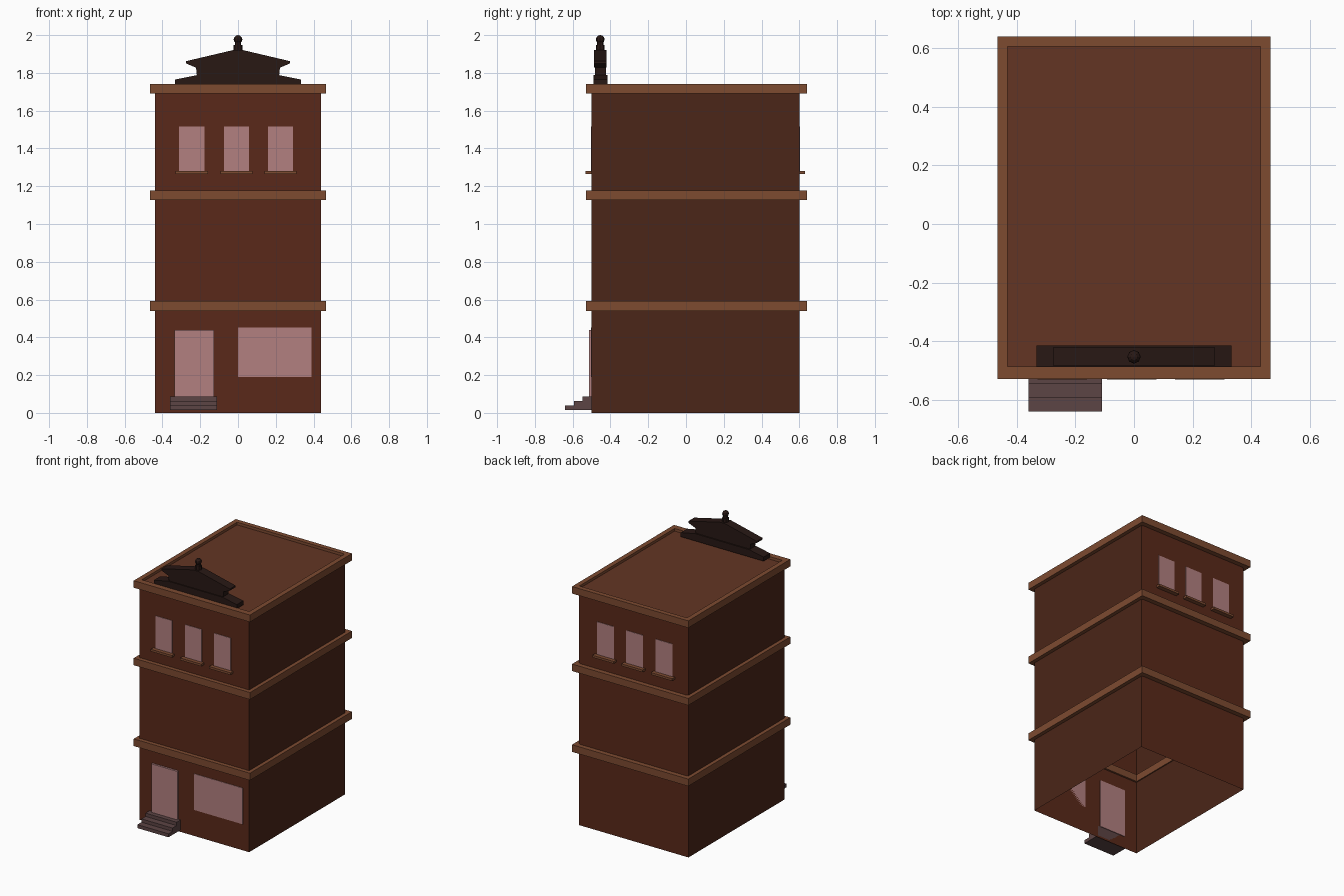
import bpy, bmesh

if "Cube" in bpy.data.objects:
    bpy.data.objects.remove(bpy.data.objects["Cube"])

def mat(name, rgb):
    m = bpy.data.materials.new(name)
    m.diffuse_color = (*rgb, 1)
    m.use_nodes = True
    m.node_tree.nodes["Principled BSDF"].inputs["Base Color"].default_value = m.diffuse_color
    return m

BRICK = mat("brick", (0.10, 0.022, 0.010))
SIDE = mat("side_brick", (0.07, 0.019, 0.009))
TRIM = mat("trim", (0.205, 0.069, 0.030))
ROOF = mat("roof", (0.125, 0.036, 0.017))
GLASS = mat("glass", (0.445, 0.216, 0.216))
STONE = mat("stone", (0.107, 0.058, 0.058))
DARK = mat("dark_metal", (0.021, 0.009, 0.007))

def make(name, verts, faces, *mats):
    me = bpy.data.meshes.new(name)
    me.from_pydata(verts, [], faces)
    for m in mats:
        me.materials.append(m)
    ob = bpy.data.objects.new(name, me)
    bpy.context.collection.objects.link(ob)
    return ob

def box(name, x0, x1, y0, y1, z0, z1, m):
    v = [(x, y, z) for z in (z0, z1) for x, y in ((x0, y0), (x1, y0), (x1, y1), (x0, y1))]
    f = [(3, 2, 1, 0), (4, 5, 6, 7)] + [(i, (i + 1) % 4, (i + 1) % 4 + 4, i + 4) for i in range(4)]
    return make(name, v, f, m)

def rect(x, y0, y1, z):
    return [(-x, y0, z), (x, y0, z), (x, y1, z), (-x, y1, z)]

def prism(name, pts, y0, y1, m):
    # extrude an x-z outline along y
    n = len(pts)
    v = [(x, y0, z) for x, z in pts] + [(x, y1, z) for x, z in pts]
    f = [tuple(range(n)), tuple(range(2 * n - 1, n - 1, -1))]
    f += [(i, i + n, (i + 1) % n + n, (i + 1) % n) for i in range(n)]
    ob = make(name, v, f, m)
    bm = bmesh.new()
    bm.from_mesh(ob.data)
    bmesh.ops.recalc_face_normals(bm, faces=bm.faces)
    bm.to_mesh(ob.data)
    bm.free()
    return ob

# Hollow walls, open underneath
walls = make("walls", rect(0.44, -0.5, 0.6, 0) + rect(0.44, -0.5, 0.6, 1.70),
             [(i, (i + 1) % 4, (i + 1) % 4 + 4, i + 4) for i in range(4)], BRICK, SIDE)
for p in walls.data.polygons:
    p.material_index = p.index % 2

# Flat roof sunk inside the top cornice
make("roof", rect(0.435, -0.49, 0.607, 1.722), [(0, 1, 2, 3)], ROOF)

# Cornice rings around each floor
for i, (z0, z1) in enumerate(((0.54, 0.592), (1.127, 1.178), (1.69, 1.741))):
    v = []
    for z in (z0, z1):
        v += rect(0.467, -0.53, 0.641, z) + rect(0.432, -0.487, 0.606, z)
    f = []
    for a in range(4):
        b = (a + 1) % 4
        f += [(a, b, b + 8, a + 8), (b + 4, a + 4, a + 12, b + 12),
              (a + 8, b + 8, b + 12, a + 12), (b, a, a + 4, b + 4)]
    make(f"cornice_{i + 1}", v, f, TRIM)

# Upper windows with sills, front and back
for side, y, s in (("front", -0.5, -1), ("back", 0.6, 1)):
    for i, x in enumerate((-0.245, -0.008, 0.225)):
        ya, yb = sorted((y, y + s * 0.003))
        box(f"{side}_window_{i + 1}", x - 0.067, x + 0.067, ya, yb, 1.278, 1.517, GLASS)
        ya, yb = sorted((y, y + s * 0.031))
        box(f"{side}_sill_{i + 1}", x - 0.085, x + 0.085, ya, yb, 1.264, 1.28, TRIM)

# Shop window and door
box("shop_window", 0.0, 0.39, -0.503, -0.5, 0.19, 0.453, GLASS)
box("door", -0.337, -0.127, -0.514, -0.495, 0.088, 0.44, GLASS)

# Entrance steps as one stepped profile along x
steps = [(-0.5, 0.015), (-0.641, 0.015), (-0.641, 0.04), (-0.594, 0.04), (-0.594, 0.064),
         (-0.547, 0.064), (-0.547, 0.088), (-0.5, 0.088)]
n = len(steps)
make("entrance_steps",
     [(x, y, z) for x in (-0.36, -0.11) for y, z in steps],
     [tuple(range(n - 1, -1, -1)), tuple(range(n, 2 * n))]
     + [(i, (i + 1) % n, (i + 1) % n + n, i + n) for i in range(n)], STONE)

# Roof ornament: base moulding, panel, gable cap
def mirrored(half):
    return half + [(-x, z) for x, z in reversed(half)]

prism("ornament_base", mirrored([(-0.333, 1.735), (-0.333, 1.765), (-0.217, 1.788)]),
      -0.489, -0.415, DARK)
prism("ornament_panel", mirrored([(-0.217, 1.78), (-0.223, 1.835)]), -0.482, -0.424, DARK)
prism("ornament_gable", mirrored([(-0.223, 1.828), (-0.275, 1.85), (-0.275, 1.862), (-0.02, 1.922)]),
      -0.486, -0.42, DARK)

# Finial neck and ball
for name, r, z0, z1 in (("finial_neck", 0.023, 1.915, 1.948), ("finial_collar", 0.017, 1.948, 1.965)):
    bpy.ops.mesh.primitive_cylinder_add(vertices=8, radius=r, depth=z1 - z0,
                                        location=(0, -0.454, (z0 + z1) / 2))
    bpy.context.object.name = name
    bpy.context.object.data.materials.append(DARK)
bpy.ops.mesh.primitive_uv_sphere_add(segments=8, ring_count=6, radius=0.023,
                                     location=(0, -0.454, 1.977))
bpy.context.object.name = "finial_ball"
bpy.context.object.data.materials.append(DARK)
